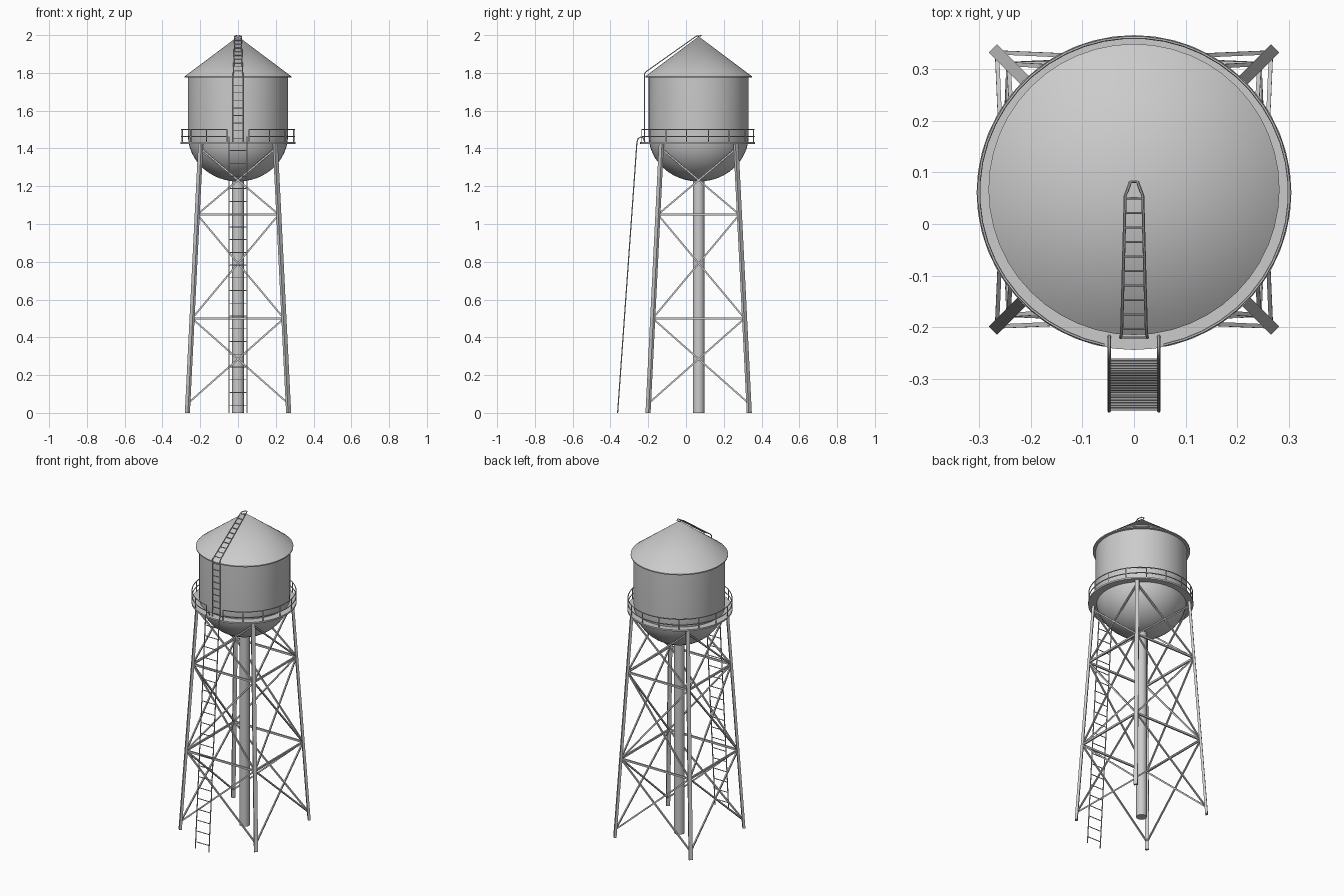
import bpy, bmesh
from math import sin, cos, pi, radians
from mathutils import Vector, Matrix

if "Cube" in bpy.data.objects:
    bpy.data.objects.remove(bpy.data.objects["Cube"])

CY = 0.067      # tower axis
PY = 0.061      # walkway axis


def finish(name, bm, smooth=True):
    bmesh.ops.recalc_face_normals(bm, faces=bm.faces)
    me = bpy.data.meshes.new(name)
    bm.to_mesh(me)
    bm.free()
    ob = bpy.data.objects.new(name, me)
    bpy.context.collection.objects.link(ob)
    if smooth:
        bpy.ops.object.select_all(action='DESELECT')
        bpy.context.view_layer.objects.active = ob
        ob.select_set(True)
        bpy.ops.object.shade_smooth_by_angle(angle=radians(30))
    return ob


def lathe(name, profile, cy, closed=False, n=48):
    """Spin an (r, z) profile about the vertical axis through (0, cy)."""
    bm = bmesh.new()
    vs = [bm.verts.new((r, cy, z)) for r, z in profile]
    es = [bm.edges.new(p) for p in zip(vs, vs[1:])]
    if closed:
        es.append(bm.edges.new((vs[-1], vs[0])))
    bmesh.ops.spin(bm, geom=vs + es, cent=(0, cy, 0), axis=(0, 0, 1),
                   angle=2 * pi, steps=n)
    bmesh.ops.remove_doubles(bm, verts=bm.verts, dist=1e-5)
    return finish(name, bm)


def bars(name, segs, w, h):
    """Rectangular bars between point pairs; each seg = (p, q, side direction)."""
    bm = bmesh.new()
    for p, q, side in segs:
        p, q = Vector(p), Vector(q)
        z = (q - p).normalized()
        y = z.cross(Vector(side)).normalized()
        x = y.cross(z)
        rot = Matrix((x, y, z)).transposed().to_4x4()
        m = (Matrix.Translation((p + q) / 2) @ rot
             @ Matrix.Diagonal((w, h, (q - p).length, 1)))
        bmesh.ops.create_cube(bm, size=1, matrix=m)
    return finish(name, bm, False)


def tubes(name, paths, r):
    """Round tubes along polylines, as one mesh object."""
    cu = bpy.data.curves.new(name, 'CURVE')
    cu.dimensions = '3D'
    cu.bevel_depth = r
    cu.bevel_resolution = 1
    cu.use_fill_caps = True
    for pts in paths:
        s = cu.splines.new('POLY')
        s.points.add(len(pts) - 1)
        for sp, co in zip(s.points, pts):
            sp.co = (*co, 1)
    ob = bpy.data.objects.new(name, cu)
    bpy.context.collection.objects.link(ob)
    bpy.ops.object.select_all(action='DESELECT')
    bpy.context.view_layer.objects.active = ob
    ob.select_set(True)
    bpy.ops.object.convert(target='MESH')
    bpy.ops.object.shade_smooth_by_angle(angle=radians(50))


def lerp(a, b, t):
    return Vector(a).lerp(Vector(b), t)


# Tank with rounded bottom, conical roof, riser pipe
bowl = [(0.265 * sin(a), 1.47 - 0.245 * cos(a))
        for a in (i * pi / 24 for i in range(13))]
lathe("tank", bowl + [(0.265, 1.782)], CY)
lathe("roof", [(0, 1.775), (0.282, 1.775), (0.282, 1.782), (0, 1.993)], CY)
lathe("riser_pipe", [(0, 0), (0.031, 0), (0.031, 1.25), (0, 1.25)], CY, n=24)

# Walkway deck
lathe("walkway_deck", [(0.255, 1.424), (0.305, 1.424), (0.305, 1.434), (0.255, 1.434)],
      PY, closed=True)


# Walkway railing, open at the front for the ladder
def ring(a, z, r=0.301):
    return (r * sin(a), PY - r * cos(a), z)


a0, step = radians(11.25), radians(22.5)
tubes("railing_posts", [[ring(a0 + i * step, 1.43), ring(a0 + i * step, 1.5)]
                        for i in range(16)], 0.003)
tubes("railing_bars", [[ring(a0 + 15 * step * i / 45, z) for i in range(46)]
                       for z in (1.464, 1.5)], 0.003)


# Legs
def leg(sx, sy, z):
    d = 0.268 + (0.197 - 0.268) * z / 1.43
    return Vector((sx * d, CY + sy * d, z))


corners = [(-1, -1), (1, -1), (1, 1), (-1, 1)]
bars("legs", [(leg(*c, 0.0), leg(*c, 1.43), (-c[1], c[0], 0)) for c in corners],
     0.023, 0.015)

# Horizontal struts and crossed braces on each side
struts, braces = [], []
for i, a in enumerate(corners):
    b = corners[(i + 1) % 4]
    out = (a[0] + b[0], a[1] + b[1], 0)
    for z in (0.5, 1.05):
        struts.append((leg(*a, z), leg(*b, z), out))
    for lo, hi in ((0.05, 0.5), (0.5, 1.05), (1.05, 1.4)):
        braces.append((leg(*a, lo), leg(*b, hi), out))
        braces.append((leg(*b, lo), leg(*a, hi), out))
bars("horizontal_struts", struts, 0.009, 0.012)
bars("cross_braces", braces, 0.008, 0.009)

# Lower ladder, sloping up and hooking over the walkway
rails = [[(s * 0.048, y, z) for y, z in
          ((-0.362, 0), (-0.26, 1.43), (-0.254, 1.452), (-0.24, 1.46),
           (-0.226, 1.455), (-0.218, 1.434))] for s in (-1, 1)]
tubes("lower_ladder_rails", rails, 0.0035)
tubes("lower_ladder_rungs",
      [[lerp(r[0], r[1], (i + 0.6) / 21.2) for r in rails] for i in range(21)], 0.0025)

# Upper ladder, up the tank wall and over the roof
path = [(0.026, -0.220, 1.434), (0.026, -0.220, 1.795), (0.024, -0.212, 1.806),
        (0.017, 0.055, 1.995), (0.007, 0.082, 1.997)]
up = [[Vector((s * x, y, z)) for x, y, z in path] for s in (-1, 1)]
tubes("upper_ladder_rails", up, 0.003)
rungs = [[lerp(r[0], r[1], (i + 0.5) / 9) for r in up] for i in range(9)]
rungs += [[lerp(r[2], r[3], (i + 0.3) / 9.5) for r in up] for i in range(10)]
rungs.append([r[4] for r in up])
tubes("upper_ladder_rungs", rungs, 0.0022)
